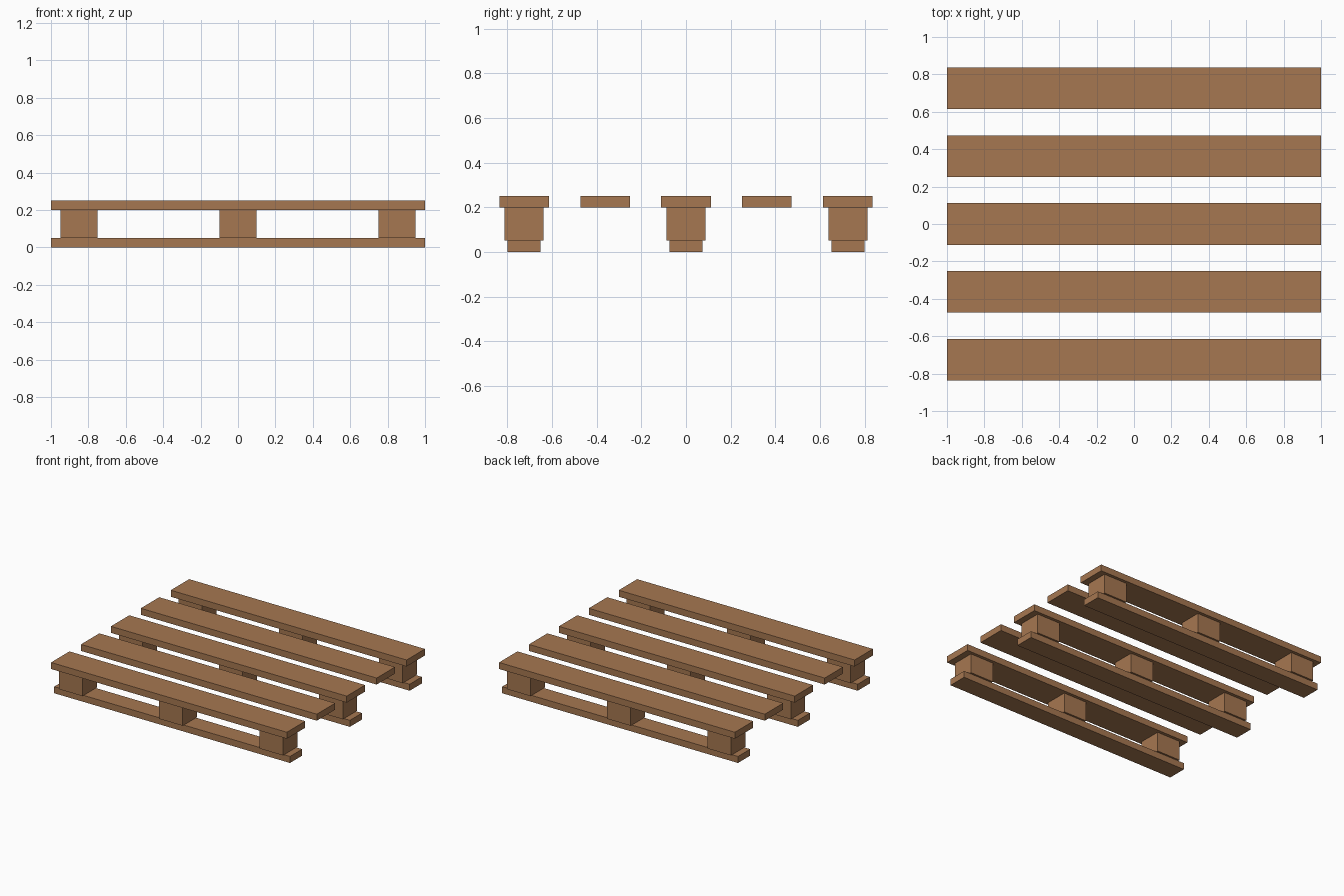
import bpy
import bmesh
from mathutils import Matrix

cube = bpy.data.objects.get("Cube")
if cube:
    bpy.data.objects.remove(cube, do_unlink=True)

# One flat timber colour
wood = bpy.data.materials.new("brown_wood")
wood.use_nodes = True
WOOD_COLOR = (0.38, 0.185, 0.082, 1)
wood.diffuse_color = WOOD_COLOR
wood.node_tree.nodes["Principled BSDF"].inputs["Base Color"].default_value = WOOD_COLOR


def timber(name, size, center):
    """Add a square-cut piece of wood."""
    mesh = bpy.data.meshes.new(name)
    bm = bmesh.new()
    bmesh.ops.create_cube(bm, size=1, matrix=Matrix.Diagonal((*size, 1)))
    bm.to_mesh(mesh)
    bm.free()
    mesh.materials.append(wood)
    obj = bpy.data.objects.new(name, mesh)
    obj.location = center
    bpy.context.collection.objects.link(obj)


LENGTH = 2.0
BOARD = 0.05
BLOCK = 0.15
ROW = 0.725
sides = (-1, 0, 1)

# Deck boards
for i in range(5):
    timber(f"deck_board_{i + 1}", (LENGTH, 0.222, BOARD),
           (0, (i - 2) * ROW / 2, BOARD * 1.5 + BLOCK))

# Bottom runners, each carrying three spacer blocks
for row, y in zip(("front", "middle", "back"), sides):
    timber(f"{row}_runner", (LENGTH, 0.147, BOARD), (0, y * ROW, BOARD / 2))
    for col, x in zip(("right", "centre", "left"), sides):
        timber(f"{row}_{col}_block", (0.2, 0.175, BLOCK),
               (x * 0.85, y * ROW, BOARD + BLOCK / 2))
